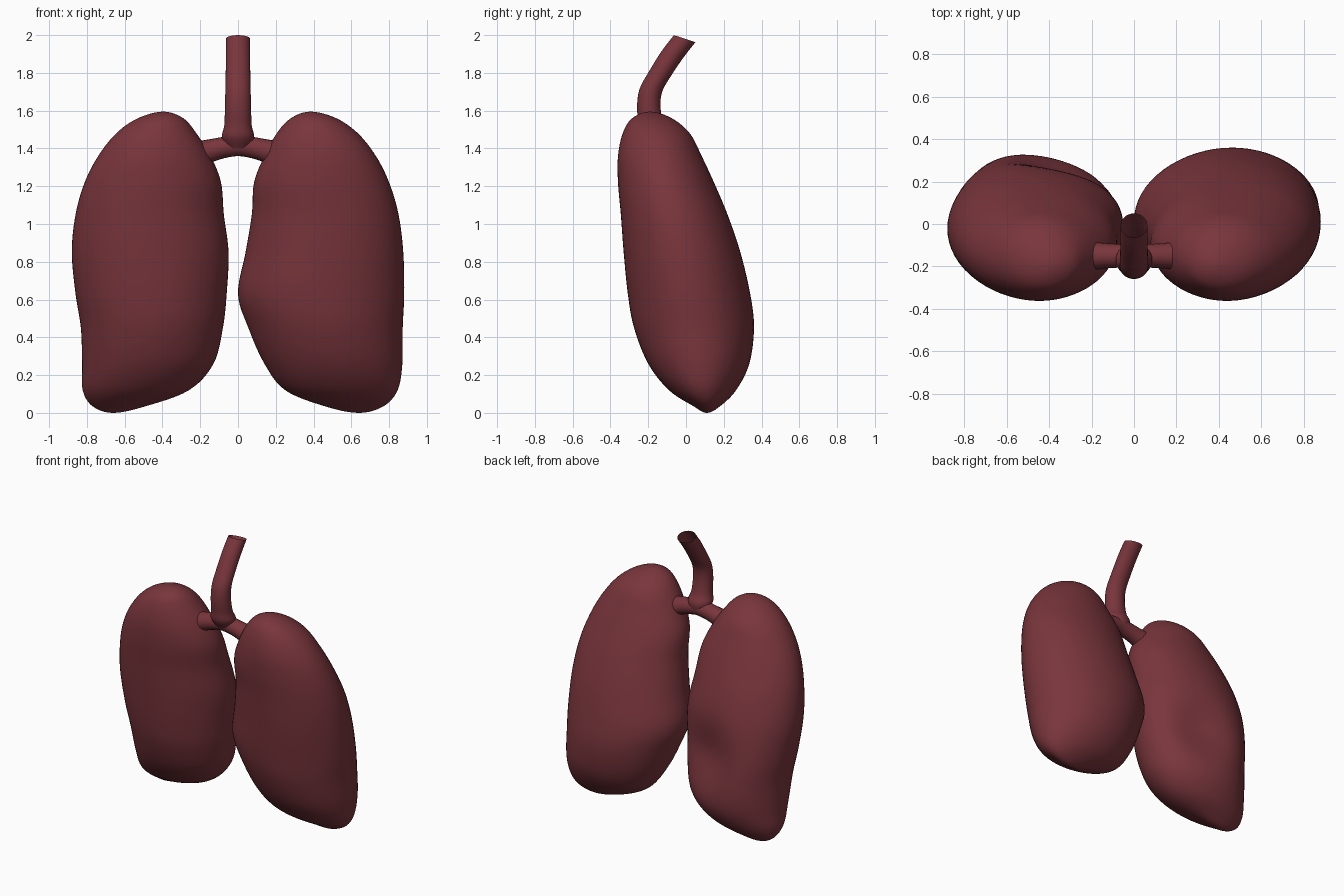
import bpy, bmesh, math

if "Cube" in bpy.data.objects:
    bpy.data.objects.remove(bpy.data.objects["Cube"])

mat = bpy.data.materials.new("dark_red")
mat.diffuse_color = (0.19, 0.036, 0.045, 1)
mat.use_nodes = True
mat.node_tree.nodes["Principled BSDF"].inputs["Base Color"].default_value = mat.diffuse_color


def spline(keys, steps):
    """Catmull-Rom through ring keys (cx, cy, z, rx, ry, tilt); zero-radius ends become round poles."""
    def ghost(end, nxt):
        if end[3] == 0:
            return (*nxt[:3], -nxt[3], -nxt[4], nxt[5])
        return tuple(2 * a - b for a, b in zip(end, nxt))
    k = [ghost(keys[0], keys[1]), *keys, ghost(keys[-1], keys[-2])]
    out = []
    for i in range(1, len(k) - 2):
        for s in range(steps):
            t = s / steps
            out.append([0.5 * (2 * b + (c - a) * t + (2 * a - 5 * b + 4 * c - d) * t * t
                               + (3 * b - a - 3 * c + d) * t ** 3)
                        for a, b, c, d in zip(*k[i - 1:i + 3])])
    out.append(list(keys[-1]))
    return out


def loft(name, keys, sides=64, steps=6, shape=None):
    bm = bmesh.new()
    rings = []
    for cx, cy, z, rx, ry, tilt in spline(keys, steps):
        ring = []
        for i in range(sides):
            a = 2 * math.pi * i / sides
            dy = ry * math.sin(a)
            ring.append(bm.verts.new((cx + rx * math.cos(a), cy + dy, z - tilt * dy)))
        rings.append(ring)
    for r, q in zip(rings, rings[1:]):
        for i in range(sides):
            j = (i + 1) % sides
            bm.faces.new((r[i], r[j], q[j], q[i]))
    bmesh.ops.remove_doubles(bm, verts=bm.verts, dist=0.0002)
    if shape:
        for v in bm.verts:
            shape(v.co)
    bmesh.ops.recalc_face_normals(bm, faces=bm.faces)
    me = bpy.data.meshes.new(name)
    bm.to_mesh(me)
    bm.free()
    me.polygons.foreach_set("use_smooth", [True] * len(me.polygons))
    me.materials.append(mat)
    ob = bpy.data.objects.new(name, me)
    bpy.context.collection.objects.link(ob)
    return ob


# Lung outlines: heights with front-to-back extents shared by both lungs
side = [(0, .11, .11), (.035, .04, .18), (.12, -.09, .265), (.26, -.20, .335),
        (.45, -.275, .36), (.63, -.308, .34), (.85, -.33, .288), (1.05, -.345, .22),
        (1.22, -.36, .148), (1.36, -.36, .083), (1.48, -.335, .02), (1.56, -.285, -.075),
        (1.595, -.19, -.19)]
# Inner and outer edges of each lung at those heights
plus_x = [(.64, .64), (.46, .77), (.25, .845), (.14, .87), (.055, .872), (0, .88), (.04, .875),
          (.073, .85), (.085, .80), (.14, .73), (.205, .635), (.28, .52), (.385, .385)]
minus_x = [(.66, .66), (.49, .77), (.26, .822), (.13, .825), (.08, .832), (.06, .86), (.05, .88),
           (.075, .86), (.09, .812), (.145, .74), (.22, .645), (.29, .53), (.395, .395)]


def lung(name, edges, sign, shape=None):
    keys = [(sign * (a + b) / 2, (y0 + y1) / 2, z, (b - a) / 2, (y1 - y0) / 2, 0)
            for (z, y0, y1), (a, b) in zip(side, edges)]
    return loft(name, keys, shape=shape)


def dent(co):
    """Hollow in the rear inner face."""
    if co.y > 0:
        g = math.exp(-((co.x + .34) / .23) ** 2 - ((co.z - .57) / .24) ** 2)
        co.y -= 0.10 * g * min(1, co.y / .15)


lung("lung_plus_x", plus_x, 1)
lung("lung_minus_x", minus_x, -1, dent)

# Windpipe: open at the top, leaning back, flared at the fork
pipe = [(1.40, -.152, .062, 0), (1.46, -.168, .086, 0), (1.52, -.185, .073, 0), (1.62, -.197, .069, 0),
        (1.71, -.185, .067, .1), (1.80, -.135, .065, .2), (1.90, -.07, .064, .3), (1.981, -.007, .063, .33)]
loft("windpipe", [(0, y, z, r, r * .9, t) for z, y, r, t in pipe], sides=32, steps=4)

# Bronchi: one curved tube crossing between the lungs
cu = bpy.data.curves.new("bronchi", 'CURVE')
cu.dimensions = '3D'
cu.bevel_depth = 0.06
cu.bevel_resolution = 8
cu.use_fill_caps = True
sp = cu.splines.new('POLY')
n = 17
sp.points.add(n - 1)
for i, p in enumerate(sp.points):
    x = -.175 + .35 * i / (n - 1)
    u = abs(x) / .175
    p.co = (x, -.15, 1.415 - .035 * u ** 1.5, 1)
    p.radius = 0.92 + 0.15 * u ** 3
cu.materials.append(mat)
bronchi = bpy.data.objects.new("bronchi", cu)
bpy.context.collection.objects.link(bronchi)
